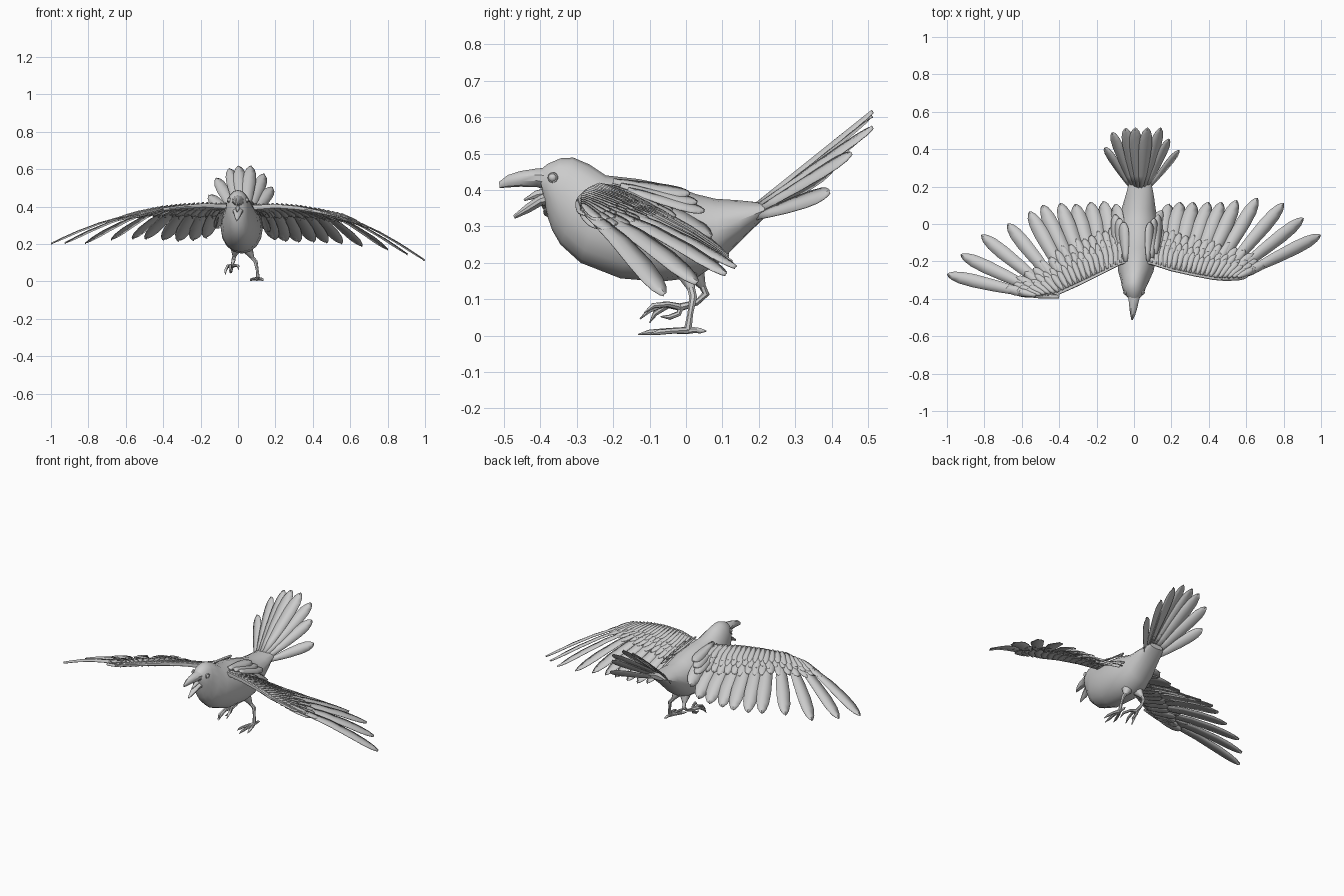
import bpy, math
from mathutils import Vector as V

if "Cube" in bpy.data.objects:
    bpy.data.objects.remove(bpy.data.objects["Cube"])


def make(name, verts, faces, solid=0, angle=35):
    me = bpy.data.meshes.new(name)
    me.from_pydata([tuple(v) for v in verts], [], faces)
    me.update()
    ob = bpy.data.objects.new(name, me)
    bpy.context.collection.objects.link(ob)
    if solid:
        m = ob.modifiers.new("thickness", 'SOLIDIFY')
        m.thickness, m.offset = solid, 0
    bpy.ops.object.select_all(action='DESELECT')
    bpy.context.view_layer.objects.active = ob
    ob.select_set(True)
    bpy.ops.object.mode_set(mode='EDIT')
    bpy.ops.mesh.select_all(action='SELECT')
    bpy.ops.mesh.normals_make_consistent(inside=False)
    bpy.ops.object.mode_set(mode='OBJECT')
    bpy.ops.object.shade_smooth_by_angle(angle=math.radians(angle))
    return ob


def loft(name, rings, angle=35):
    n = len(rings[0])
    verts = [p for r in rings for p in r]
    faces = [(k*n+i, k*n+(i+1) % n, (k+1)*n+(i+1) % n, (k+1)*n+i)
             for k in range(len(rings)-1) for i in range(n)]
    faces += [tuple(range(n)), tuple(range(len(verts)-n, len(verts)))]
    return make(name, verts, faces, angle=angle)


def oval_loft(name, secs, n=14, angle=35):
    """Sections: (top y, top z, bottom y, bottom z, half width, centre x)."""
    rings = []
    for ty, tz, by, bz, w, cx in secs:
        t, b = V((cx, ty, tz)), V((cx, by, bz))
        rings.append([(t+b)/2 + (t-b)/2*math.cos(a) + V((w*math.sin(a), 0, 0))
                      for a in (2*math.pi*i/n for i in range(n))])
    return loft(name, rings, angle)


def tube(name, pts, radii, n=7):
    pts, rings = [V(p) for p in pts], []
    for i, p in enumerate(pts):
        d = (pts[min(i+1, len(pts)-1)] - pts[max(i-1, 0)]).normalized()
        a = d.cross(V((1, 0.13, 0.2))).normalized()
        b = d.cross(a)
        rings.append([p + radii[i]*(a*math.cos(2*math.pi*k/n) + b*math.sin(2*math.pi*k/n))
                      for k in range(n)])
    return loft(name, rings, 50)


def along(pts, u):
    """Point at fraction u of a list of points."""
    f = max(0, min(1, u))*(len(pts)-1)
    i = min(int(f), len(pts)-2)
    return V(pts[i]).lerp(V(pts[i+1]), f-i)


SHAPE = [(0, .35), (.2, .62), (.45, .88), (.7, 1), (.85, .9), (.94, .62), (.985, .3), (1, .06)]


def feathers(name, items, solid=.003):
    """Each item: path function of s in 0..1, sideways vector, half width."""
    verts, faces = [], []
    for path, side, w in items:
        d = (path(1)-path(0)).normalized()
        side = (side - d*side.dot(d)).normalized()
        nrm = side.cross(d).normalized()
        if nrm.z < 0:
            nrm.negate()
        o = len(verts)
        for s, k in SHAPE:
            p = path(s)
            verts += [p - side*w*k + nrm*w*.04, p + nrm*w*.12, p + side*w*k - nrm*w*.12]
        for r in range(len(SHAPE)-1):
            q = o+3*r
            faces += [(q, q+1, q+4, q+3), (q+1, q+2, q+5, q+4)]
    return make(name, verts, faces, solid)


# Body and head
oval_loft("body", [
    (-.405, .452, -.392, .385, .026, 0), (-.38, .472, -.388, .36, .043, 0),
    (-.345, .487, -.38, .325, .056, 0), (-.31, .489, -.368, .29, .064, 0),
    (-.265, .470, -.345, .25, .075, .005), (-.22, .440, -.29, .20, .094, .01),
    (-.13, .430, -.18, .157, .108, .015), (-.04, .412, -.07, .148, .112, .02),
    (.03, .388, .03, .160, .103, .022), (.08, .376, .09, .20, .09, .025),
    (.14, .372, .15, .26, .077, .03), (.21, .365, .21, .318, .062, .033),
    (.24, .366, .235, .34, .045, .035)], 16)

# Open beak
oval_loft("upper_beak", [
    (-.37, .462, -.37, .395, .038, 0), (-.41, .459, -.41, .408, .029, -.001),
    (-.455, .452, -.455, .409, .021, -.004), (-.49, .441, -.49, .407, .013, -.007),
    (-.514, .422, -.512, .405, .004, -.01)], 10)
oval_loft("lower_beak", [
    (-.365, .405, -.365, .35, .034, 0), (-.405, .385, -.395, .358, .025, -.001),
    (-.44, .36, -.43, .338, .017, -.003), (-.475, .33, -.47, .321, .005, -.006)], 10)
tube("tongue", [(0, -.37, .395), (-.002, -.41, .388), (-.004, -.445, .372)], [.014, .011, .003])

# Eyes
for side, sx in (("left", -1), ("right", 1)):
    bpy.ops.mesh.primitive_uv_sphere_add(segments=14, ring_count=8, radius=.013,
                                         location=(sx*.045, -.366, .434))
    bpy.context.object.name = side + "_eye"
    bpy.ops.object.shade_smooth()
    bpy.ops.mesh.primitive_torus_add(major_segments=16, minor_segments=6, major_radius=.012,
                                     minor_radius=.003, location=(sx*.05, -.366, .434),
                                     rotation=(0, math.pi/2, -sx*.3))
    bpy.context.object.name = side + "_eye_rim"


def wing(side, lead, tips, alula):
    def path(u, s0, s1, lift):
        a, b = along(lead, u), along(tips, u)

        def f(s):
            t = s0+(s1-s0)*s
            return a.lerp(b, t) + V((0, 0, .022*math.sin(math.pi*t) + lift*(1-.4*s)))
        return f

    def span(u, s):
        return path(u+.04, 0, 1, 0)(s) - path(u-.04, 0, 1, 0)(s)

    # Flight feathers
    n = len(tips)
    feathers(side + "_flight_feathers",
             [(path(i/(n-1), .04, 1, .0006*i), span(i/(n-1), .7), .046 - .011*i/(n-1))
              for i in range(n)])
    # Overlapping covert rows: count, length inner and outer, half width, lift
    for row, (m, s_in, s_out, w, lift) in {
            "greater_coverts": (17, .62, .34, .026, .009),
            "median_coverts": (19, .47, .25, .021, .014),
            "lesser_coverts": (20, .36, .19, .018, .019),
            "under_coverts": (15, .45, .25, .026, -.009)}.items():
        items = []
        for i in range(m):
            u = i/(m-1)
            end = s_in+(s_out-s_in)*u + .02*math.sin(i*2.4)
            items.append((path(u, .03, end, lift), span(u, end*.7), w))
        feathers(f"{side}_{row}", items)
    # Fleshy front edge of the wing
    rings = []
    for k in range(13):
        u = k/12
        c, th = .30-.17*u, .021-.011*u
        ring = []
        for s, h in ((-.03, 0), (0, .6), (.3, 1), (.65, .85), (1, .35),
                     (1, -.1), (.6, -.5), (.25, -.7), (0, -.5)):
            ring.append(path(u, 0, 1, 0)(s*c) + V((0, 0, h*th)))
        rings.append(ring)
    inner = [V((p.x*.4, p.y+.01, p.z-.005)) for p in rings[0]]
    loft(side + "_wing_arm", [inner]+rings)
    a, b = V(alula[0]), V(alula[1])
    feathers(side + "_alula", [(lambda s, d=d: a.lerp(b, s) + V((0, d, -d*.2)), V((0, 1, 0)), .02)
                               for d in (0, .02)])


wing("right",
     [(.09, -.215, .395), (.2, -.25, .402), (.32, -.277, .392), (.43, -.298, .372), (.54, -.29, .348)],
     [(.15, .07, .27), (.19, .105, .225), (.25, .115, .215), (.32, .115, .21), (.40, .115, .21),
      (.47, .115, .205), (.55, .125, .20), (.66, .137, .185), (.80, .11, .165),
      (.905, .03, .14), (.997, -.06, .108)],
     [(.44, -.295, .372), (.61, -.275, .33)])
wing("left",
     [(-.07, -.215, .40), (-.18, -.27, .406), (-.29, -.325, .398), (-.40, -.375, .385), (-.51, -.385, .36)],
     [(-.10, .105, .29), (-.165, .12, .235), (-.235, .115, .22), (-.315, .105, .215),
      (-.395, .11, .22), (-.49, .10, .225), (-.56, .065, .225), (-.675, 0, .22),
      (-.815, -.06, .20), (-.925, -.165, .20), (-.998, -.27, .197)],
     [(-.40, -.39, .385), (-.58, -.37, .34)])

# Shoulder feathers lying over the back
feathers("shoulder_feathers",
         [(lambda s, sx=sx, i=i: V((.015+sx*(.06+.022*i+.012*s), -.2+.02*i+.21*s,
                                    .425-.012*i-.035*s-.012*i*s)),
           V((1, 0, -.5*sx)), .028) for sx in (-1, 1) for i in range(3)])

# Fanned tail
tail = [(-.155, .41, .46), (-.115, .49, .55), (-.045, .512, .60), (.005, .513, .612),
        (.07, .513, .612), (.14, .513, .57), (.185, .455, .50), (.24, .395, .395)]
items = []
for i, t in enumerate(tail):
    k = (i-3.5)/3.5
    base, tip = V((.033+.05*k, .195, .358-.03*k*k)), V(t)
    items.append((lambda s, a=base, b=tip, k=k: a.lerp(b, s)+V((0, 0, .004*(1-abs(k)))),
                  V((1, 0, -.75*k)), .036-.006*abs(k)))
feathers("tail_feathers", items)


def foot(side, ankle, toes):
    for i, (mid, end, claw) in enumerate(toes):
        tube(f"{side}_toe_{i+1}", [ankle, mid, end, claw], [.010, .008, .0075, .0015])


# Standing leg
tube("right_thigh", [(.04, -.01, .22), (.055, .005, .165), (.078, .015, .125)], [.045, .028, .010])
tube("right_shank", [(.074, .014, .13), (.095, .02, .105), (.103, .012, .06), (.107, .005, .015)],
     [.011, .011, .008, .011])
foot("right", (.107, .005, .014), [
    ((.105, -.045, .013), (.10, -.10, .009), (.10, -.132, .003)),
    ((.085, -.035, .013), (.07, -.075, .009), (.065, -.10, .003)),
    ((.122, -.035, .013), (.13, -.075, .009), (.135, -.10, .003)),
    ((.108, .025, .015), (.108, .04, .013), (.11, .056, .012))])

# Raised leg
tube("left_thigh", [(0, 0, .22), (-.012, .025, .17), (-.02, .045, .135)], [.045, .028, .010])
tube("left_shank", [(-.019, .043, .14), (-.024, .055, .115), (-.03, .03, .09), (-.036, -.015, .078)],
     [.010, .011, .008, .011])
foot("left", (-.036, -.015, .078), [
    ((-.04, -.06, .086), (-.042, -.10, .07), (-.044, -.127, .045)),
    ((-.055, -.05, .082), (-.066, -.085, .06), (-.068, -.10, .035)),
    ((-.015, -.05, .086), (0, -.09, .082), (.004, -.115, .062)),
    ((-.036, -.02, .06), (-.038, -.045, .05), (-.04, -.07, .052))])
